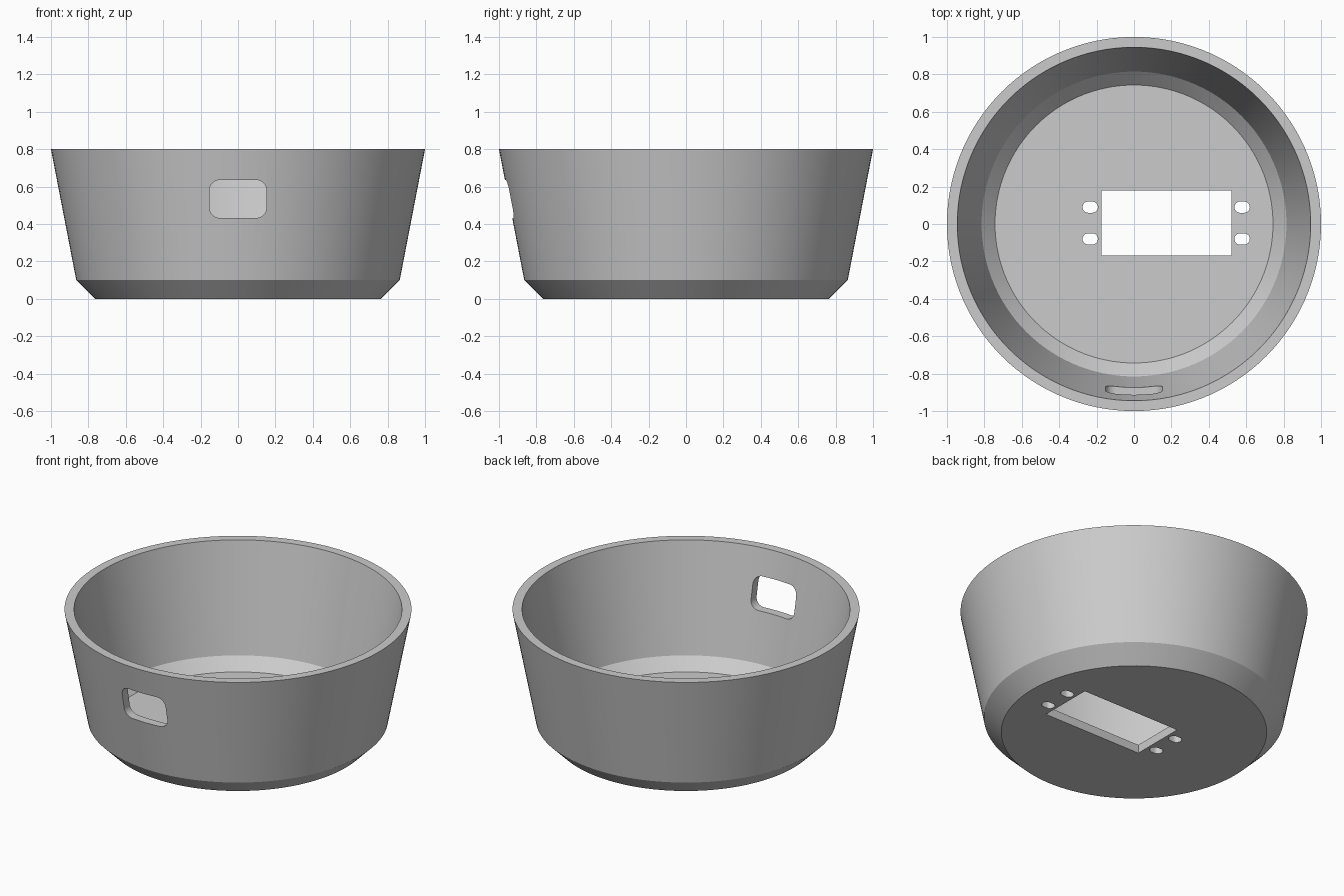
import bpy, bmesh, math
from mathutils import Matrix, Vector

cube = bpy.data.objects.get("Cube")
if cube:
    bpy.data.objects.remove(cube, do_unlink=True)

SEGMENTS = 120

grey = bpy.data.materials.new("light grey plastic")
grey.use_nodes = True
colour = (0.6, 0.6, 0.6, 1)
grey.diffuse_color = colour
grey.node_tree.nodes["Principled BSDF"].inputs["Base Color"].default_value = colour


def finish(bm, name):
    bmesh.ops.recalc_face_normals(bm, faces=bm.faces[:])
    mesh = bpy.data.meshes.new(name)
    bm.to_mesh(mesh)
    bm.free()
    obj = bpy.data.objects.new(name, mesh)
    bpy.context.collection.objects.link(obj)
    mesh.materials.append(grey)
    return obj


def lathe(name, profile):
    """Revolve an open (radius, height) profile and cap both of its ends."""
    bm = bmesh.new()
    rings = []
    for r, z in profile:
        angles = [2 * math.pi * i / SEGMENTS for i in range(SEGMENTS)]
        rings.append([bm.verts.new((r * math.cos(a), r * math.sin(a), z)) for a in angles])
    for low, high in zip(rings, rings[1:]):
        for i in range(SEGMENTS):
            j = (i + 1) % SEGMENTS
            bm.faces.new((low[i], low[j], high[j], high[i]))
    bm.faces.new(rings[0])
    bm.faces.new(rings[-1])
    return finish(bm, name)


def rounded_cutter(name, centre, width, height, radius, depth, upright=False):
    """Prism with a rounded rectangular section, running along z, or y if upright."""
    bm = bmesh.new()
    points = []
    steps = 8 if radius else 0
    for k, (sx, sy) in enumerate(((1, 1), (-1, 1), (-1, -1), (1, -1))):
        for s in range(steps + 1):
            a = math.pi / 2 * (k + s / max(steps, 1))
            points.append((sx * (width / 2 - radius) + radius * math.cos(a),
                           sy * (height / 2 - radius) + radius * math.sin(a)))
    face = bm.faces.new([bm.verts.new((x, y, -depth / 2)) for x, y in points])
    extruded = bmesh.ops.extrude_face_region(bm, geom=[face])["geom"]
    tops = [v for v in extruded if isinstance(v, bmesh.types.BMVert)]
    bmesh.ops.translate(bm, verts=tops, vec=(0, 0, depth))
    turn = Matrix.Rotation(math.pi / 2 if upright else 0, 4, "X")
    bm.transform(Matrix.Translation(Vector(centre)) @ turn)
    obj = finish(bm, name)
    obj.hide_render = True
    return obj


# Tapered bowl with a chamfered foot and an even wall thickness
bowl = lathe("bowl", [(0.765, 0), (0.865, 0.1), (1, 0.8),
                      (0.945, 0.8), (0.815, 0.126), (0.743, 0.054)])

# Front window, floor opening and four screw slots
cutters = [
    rounded_cutter("window_cutter", (0, -0.9, 0.534), 0.305, 0.203, 0.055, 0.5, True),
    rounded_cutter("floor_opening_cutter", (0.173, 0.005, 0), 0.694, 0.348, 0, 0.3),
]
for x in (-0.234, 0.578):
    for y in (-0.08, 0.09):
        cutters.append(rounded_cutter("slot_cutter", (x, y, 0), 0.082, 0.06, 0.0299, 0.3))

bpy.ops.object.select_all(action="DESELECT")
bpy.context.view_layer.objects.active = bowl
bowl.select_set(True)
for cutter in cutters:
    cut = bowl.modifiers.new("cut", "BOOLEAN")
    cut.operation = "DIFFERENCE"
    cut.solver = "EXACT"
    cut.object = cutter
    bpy.ops.object.modifier_apply(modifier=cut.name)
    bpy.data.objects.remove(cutter, do_unlink=True)

bpy.ops.object.shade_smooth_by_angle(angle=math.radians(20))
